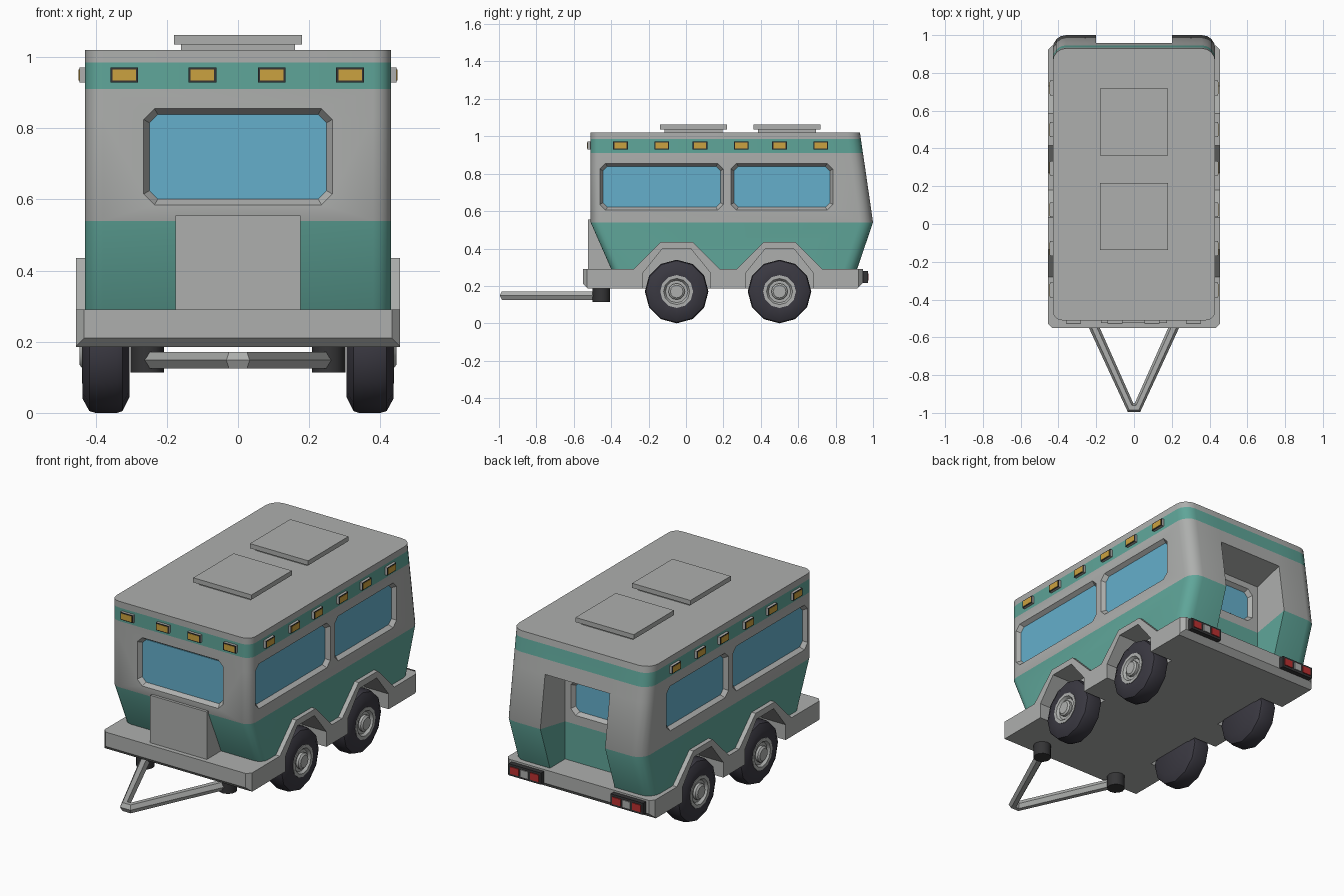
import bpy, bmesh, math

if "Cube" in bpy.data.objects:
    bpy.data.objects.remove(bpy.data.objects["Cube"])


def material(name, r, g, b):
    m = bpy.data.materials.new(name)
    m.diffuse_color = (r, g, b, 1)
    m.use_nodes = True
    m.node_tree.nodes["Principled BSDF"].inputs["Base Color"].default_value = m.diffuse_color
    return m


GREY = material("body grey", .42, .43, .42)
GREEN = material("teal paint", .115, .38, .32)
GLASS = material("window blue", .13, .43, .60)
AMBER = material("amber lamp", .60, .36, .05)
TYRE = material("tyre black", .042, .040, .053)
DARK = material("dark trim", .035, .035, .037)
RED = material("red lamp", .50, .03, .03)


def make(name, verts, faces, mats, idx=None, smooth=None):
    me = bpy.data.meshes.new(name)
    me.from_pydata(verts, [], faces)
    for m in mats:
        me.materials.append(m)
    if idx:
        me.polygons.foreach_set("material_index", idx)
    bm = bmesh.new()
    bm.from_mesh(me)
    bmesh.ops.recalc_face_normals(bm, faces=bm.faces)
    bm.to_mesh(me)
    bm.free()
    ob = bpy.data.objects.new(name, me)
    bpy.context.collection.objects.link(ob)
    if smooth:
        shade(ob, smooth)
    return ob


def activate(ob):
    bpy.ops.object.select_all(action='DESELECT')
    ob.select_set(True)
    bpy.context.view_layer.objects.active = ob


def shade(ob, deg):
    activate(ob)
    bpy.ops.object.shade_smooth_by_angle(angle=math.radians(deg))


def loft(name, rings, mat, smooth=None):
    """Skin a list of equal rings and cap both ends."""
    n = len(rings[0])
    faces = [(i * n + j, i * n + (j + 1) % n, (i + 1) * n + (j + 1) % n, (i + 1) * n + j)
             for i in range(len(rings) - 1) for j in range(n)]
    faces += [tuple(range(n)), tuple(range((len(rings) - 1) * n, len(rings) * n))]
    return make(name, [p for r in rings for p in r], faces, [mat], None, smooth)


def prism_x(name, pts, x0, x1, mat):
    return loft(name, [[(x, y, z) for y, z in pts] for x in (x0, x1)], mat)


def box(name, x0, x1, y0, y1, z0, z1, mat):
    return prism_x(name, [(y0, z0), (y1, z0), (y1, z1), (y0, z1)], x0, x1, mat)


def cut(target, cutter):
    activate(target)
    mod = target.modifiers.new("cut", 'BOOLEAN')
    mod.operation, mod.solver, mod.object = 'DIFFERENCE', 'EXACT', cutter
    bpy.ops.object.modifier_apply(modifier=mod.name)


# Wall placements: (along wall, height, depth inward) -> point
def front(u, z, d): return (u, -.51 + d, z)
def right(u, z, d): return (.43 - d, u, z)
def left(u, z, d): return (-.43 + d, u, z)
def niche(u, z, d): return (u, .78 - d, z)


# Body shell: rounded rings with a doorway niche at the rear
LEVELS = [(.29, -.40, .915), (.54, -.51, 1.0), (.83, -.51, .958),
          (.91, -.51, .946), (.985, -.51, .935), (1.02, -.51, .93)]
DOOR = .20
verts, faces, idx = [], [], []
for z, y0, y1 in LEVELS:
    ring = []
    for sx, y, s, a0 in ((1, y0, 1, -90), (1, y1, -1, 0), (-1, y1, -1, 90), (-1, y0, 1, 180)):
        r = .05 if s > 0 else .07
        for k in range(5):
            a = math.radians(a0 + k * 22.5)
            ring.append((sx * (.43 - r) + r * math.cos(a), y + s * r + r * math.sin(a), z))
        if (sx, s) == (1, -1):
            ring += [(DOOR, y1, z), (-DOOR, y1, z)]
    verts += ring
n = len(verts) // len(LEVELS)
inner = len(verts)
for z in (.29, .50, .78):
    verts += [(DOOR, .78, z), (-DOOR, .78, z)]
for i in range(len(LEVELS) - 1):
    green = 1 if i in (0, 3) else 0
    for j in range(n):
        a, b = i * n + j, i * n + (j + 1) % n
        if j == 10 and i < 2:
            p, q = inner + 2 * i, inner + 2 * i + 1
            faces += [(a, p, p + 2, a + n), (b, q, q + 2, b + n), (p, q, q + 2, p + 2)]
            idx += [green] * 3
        else:
            faces.append((a, b, b + n, a + n))
            idx.append(green)
faces += [(2 * n + 10, 2 * n + 11, inner + 5, inner + 4),
          tuple(range(5 * n, 6 * n)),
          tuple(range(11)) + (inner, inner + 1) + tuple(range(11, n))]
idx += [0, 0, 0]
body = make("trailer_body", verts, faces, [GREY, GREEN], idx)

# Chassis: side profile, chamfered corners
chassis = prism_x("chassis", [(-.55, .29), (-.55, .21), (-.525, .185), (.915, .185),
                              (.945, .215), (.945, .29)], -.455, .455, GREY)
bm = bmesh.new()
bm.from_mesh(chassis.data)
edges = [e for e in bm.edges if abs(e.verts[0].co.y - e.verts[1].co.y) < 1e-4
         and abs(e.verts[0].co.x - e.verts[1].co.x) < 1e-4]
bmesh.ops.bevel(bm, geom=edges, offset=.022, segments=1, affect='EDGES')
bm.to_mesh(chassis.data)
bm.free()


# Recessed windows with chamfered corners
def pane(place, u0, u1, z0, z1, c, d):
    return [place(u, z, d) for u, z in
            ((u0 + c, z0), (u1 - c, z0), (u1, z0 + c), (u1, z1 - c),
             (u1 - c, z1), (u0 + c, z1), (u0, z1 - c), (u0, z0 + c))]


def window(name, place, u0, u1, z0, z1, t=.016, deep=.025):
    big, small = (u0, u1, z0, z1, .03), (u0 + t, u1 - t, z0 + t, z1 - t, .024)
    cutter = loft("cutter", [pane(place, *big, -.01), pane(place, *big, 0),
                             pane(place, *small, deep)], GREY)
    cut(body, cutter)
    bpy.data.objects.remove(cutter)
    loft(name, [pane(place, *small, deep + .002), pane(place, *small, deep - .004)], GLASS)


window("front_window", front, -.265, .265, .585, .855)
window("door_window", niche, -.165, .165, .55, .745)
for tag, wall in (("right", right), ("left", left)):
    window(tag + "_window_front", wall, -.46, .20, .605, .855)
    window(tag + "_window_rear", wall, .24, .785, .605, .855)


# Wheels, arches and wheel wells
def disc(x, r, cy, s):
    return [(s * x, cy + r * math.sin(k * math.pi / 6), .17 + r * math.cos(k * math.pi / 6))
            for k in range(12)]


for cy, end in ((-.05, "front"), (.50, "rear")):
    for s, tag in ((1, "right"), (-1, "left")):
        arch_in = [(-.18, .27), (-.075, .40), (.075, .40), (.18, .27)]
        well = prism_x("cutter", [(cy + y, z) for y, z in [(-.18, .1)] + arch_in + [(.18, .1)]],
                       s * .31, s * .6, GREY)
        cut(body, well)
        cut(chassis, well)
        bpy.data.objects.remove(well)
        arch_out = [(.24, .28), (.085, .435), (-.085, .435), (-.24, .28)]
        prism_x(f"{tag}_{end}_wheel_arch", [(cy + y, z) for y, z in arch_in + arch_out],
                s * .40, s * .455, GREY)
        label = f"{tag}_{end}_"
        loft(label + "tyre", [disc(x, r, cy, s) for x, r in
                              ((.305, .125), (.325, .165), (.34, .17), (.40, .17), (.418, .165),
                               (.437, .13), (.435, .088), (.415, .08))], TYRE, 35)
        loft(label + "rim", [disc(x, r, cy, s) for x, r in
                             ((.41, .088), (.438, .088), (.438, .07), (.424, .06))], GREY, 35)
        loft(label + "hub", [disc(x, r, cy, s) for x, r in
                             ((.41, .044), (.438, .044), (.446, .034))], GREY, 35)
shade(body, 33)


# Marker lamps: housing, dark rim, amber lens
def plate(name, place, u, z, hw, hh, d0, d1, mat):
    loft(name, [[place(u + a * hw, z + b * hh, d) for a, b in
                 ((-1, -1), (1, -1), (1, 1), (-1, 1))] for d in (d0, d1)], mat)


SIDE = (-.35, -.13, .075, .295, .50, .72)
for tag, wall, spots in (("front", front, (-.32, -.10, .095, .315)),
                         ("right", right, SIDE), ("left", left, SIDE)):
    for k, u in enumerate(spots):
        name = f"{tag}_marker_{k + 1}_"
        plate(name + "housing", wall, u, .95, .039, .021, .01, -.014, GREY)
        plate(name + "rim", wall, u, .95, .039, .021, -.014, -.016, DARK)
        plate(name + "lens", wall, u, .95, .033, .016, -.015, -.018, AMBER)

# Roof hatches
for y, tag in ((.04, "front"), (.54, "rear")):
    box(tag + "_hatch_base", -.16, .16, y - .155, y + .155, 1.015, 1.036, GREY)
    box(tag + "_hatch_lid", -.18, .18, y - .178, y + .178, 1.036, 1.062, GREY)

# Front storage box
box("front_storage_box", -.175, .175, -.525, -.38, .285, .555, GREY)

# Tail lamps
for s, tag in ((1, "right"), (-1, "left")):
    box(tag + "_tail_lamp", s * .215, s * .415, .93, .972, .215, .28, DARK)
    for k, (mat, hw) in enumerate(((RED, .026), (GREY, .022), (RED, .026))):
        x = s * (.253 + .062 * k)
        box(f"{tag}_tail_lens_{k + 1}", x - hw, x + hw, .970, .977, .228, .267, mat)

# Tow frame: bent tube and two mounting posts
cu = bpy.data.curves.new("tow_frame", 'CURVE')
cu.dimensions, cu.bevel_depth, cu.bevel_resolution, cu.use_fill_caps = '3D', .027, 1, True
sp = cu.splines.new('POLY')
path = [(-.255, -.45), (-.018, -.973), (.018, -.973), (.255, -.45)]
sp.points.add(3)
for p, (x, y) in zip(sp.points, path):
    p.co = (x, y, .148, 1)
tow = bpy.data.objects.new("tow_frame", cu)
bpy.context.collection.objects.link(tow)
cu.materials.append(GREY)
activate(tow)
bpy.ops.object.convert(target='MESH')
shade(tow, 30)
for s, tag in ((1, "right"), (-1, "left")):
    loft(tag + "_tow_post",
         [[(s * .255 + .047 * math.cos(k * math.pi / 6), -.453 + .047 * math.sin(k * math.pi / 6), z)
           for k in range(12)] for z in (.113, .19)], DARK, 35)
